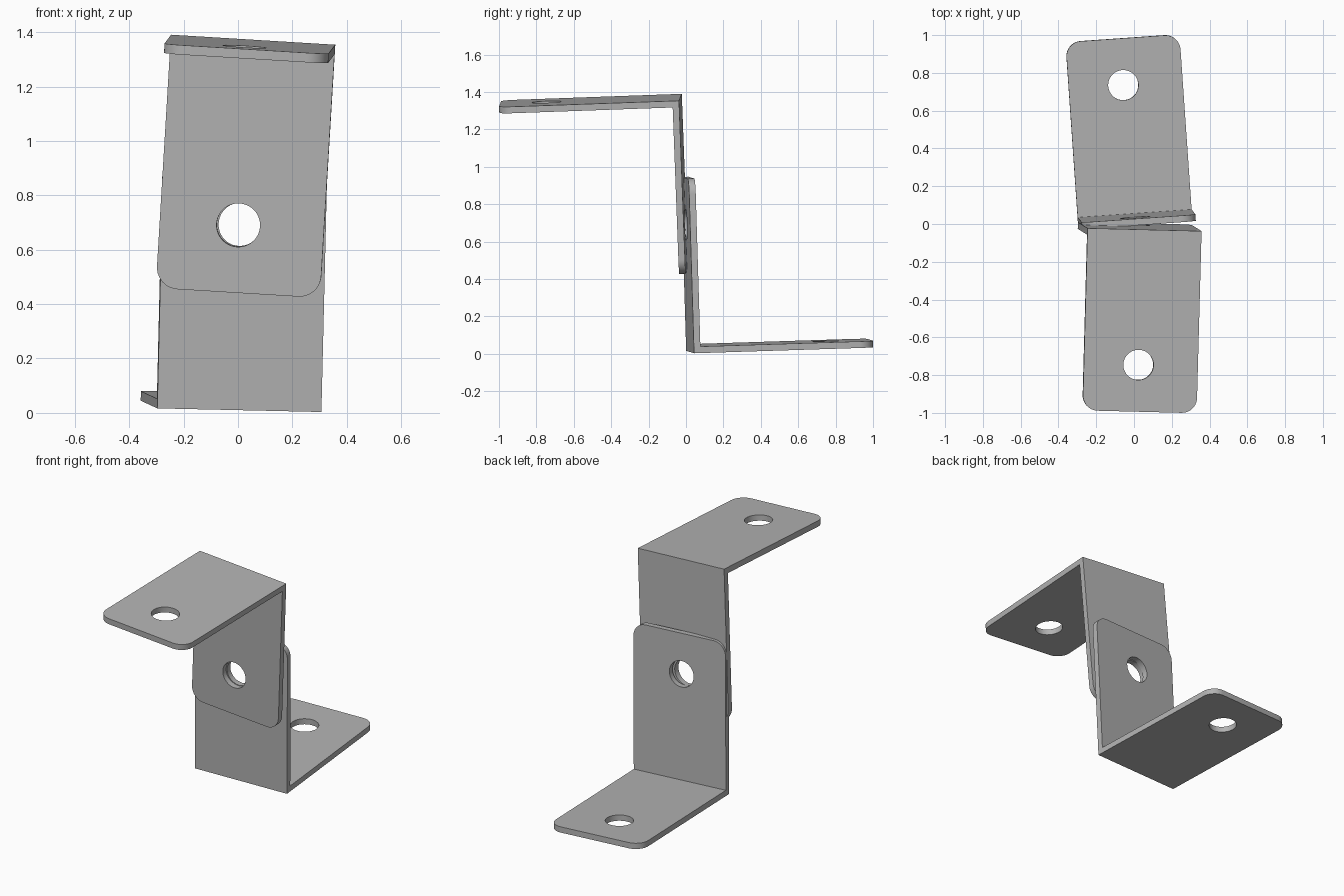
import bpy
import bmesh
import math
from mathutils import Matrix, Vector

if "Cube" in bpy.data.objects:
    bpy.data.objects.remove(bpy.data.objects["Cube"], do_unlink=True)

WIDTH, THICK = 0.605, 0.035
FLANGE, WALL = 0.965, 0.932
CORNER, HOLE = 0.08, 0.08
HOLE_X, FLANGE_HOLE, WALL_HOLE = -0.013, 0.717, 0.683

steel = bpy.data.materials.new("grey steel")
steel.use_nodes = True
GREY = (0.45, 0.45, 0.45, 1)
steel.diffuse_color = GREY
steel.node_tree.nodes["Principled BSDF"].inputs["Base Color"].default_value = GREY


def add_object(name, bm):
    mesh = bpy.data.meshes.new(name)
    bm.to_mesh(mesh)
    bm.free()
    obj = bpy.data.objects.new(name, mesh)
    bpy.context.collection.objects.link(obj)
    return obj


def hole_cutter():
    # one drill through the flange, one through the wall
    bm = bmesh.new()
    upright = Matrix.Translation((HOLE_X, FLANGE_HOLE, THICK / 2))
    level = Matrix.Translation((HOLE_X, THICK / 2, WALL_HOLE)) @ Matrix.Rotation(math.pi / 2, 4, 'X')
    for place in (upright, level):
        bmesh.ops.create_cone(bm, cap_ends=True, segments=48, radius1=HOLE,
                              radius2=HOLE, depth=THICK * 4, matrix=place)
    cutter = add_object("hole_cutter", bm)
    cutter.hide_render = True
    return cutter


def bracket(name, corner, side, out):
    # folded plate: L profile swept across the width
    bm = bmesh.new()
    profile = [(0, 0), (FLANGE, 0), (FLANGE, THICK), (THICK, THICK), (THICK, WALL), (0, WALL)]
    face = bm.faces.new([bm.verts.new((-WIDTH / 2, y, z)) for y, z in profile])
    swept = bmesh.ops.extrude_face_region(bm, geom=[face])["geom"]
    bmesh.ops.translate(bm, vec=(WIDTH, 0, 0),
                        verts=[g for g in swept if isinstance(g, bmesh.types.BMVert)])
    bmesh.ops.recalc_face_normals(bm, faces=bm.faces)

    # round the free corners of both legs
    def is_free_corner(edge):
        a, b = (v.co for v in edge.verts)
        at_end = min(a.y, b.y) > FLANGE - 0.001 or min(a.z, b.z) > WALL - 0.001
        return at_end and abs(a.x - b.x) < 0.001
    bmesh.ops.bevel(bm, geom=[e for e in bm.edges if is_free_corner(e)], offset=CORNER,
                    offset_type='OFFSET', segments=10, profile=0.5, affect='EDGES')
    obj = add_object(name, bm)
    obj.data.materials.append(steel)

    # drill the holes
    cutter = hole_cutter()
    drill = obj.modifiers.new("holes", 'BOOLEAN')
    drill.operation, drill.solver, drill.object = 'DIFFERENCE', 'EXACT', cutter
    bpy.ops.object.select_all(action='DESELECT')
    bpy.context.view_layer.objects.active = obj
    obj.select_set(True)
    bpy.ops.object.modifier_apply(modifier=drill.name)
    bpy.data.objects.remove(cutter, do_unlink=True)
    bpy.ops.object.shade_smooth_by_angle(angle=math.radians(30))

    # tilt into place
    u = Vector(side).normalized()
    w = u.cross(Vector(out)).normalized()
    v = w.cross(u)
    turn = Matrix((u, v, w)).transposed().to_4x4()
    obj.matrix_world = Matrix.Translation(corner) @ turn
    return obj


bracket("lower_bracket", (0.005, 0.022, 0.010), (1, 0.070, -0.022), (-0.070, 1, 0.032))
# the upper one is flipped, so its flange points forward and its wall hangs down
bracket("upper_bracket", (0.056, -0.030, 1.372), (1, -0.025, -0.061), (-0.025, -1, -0.036))
